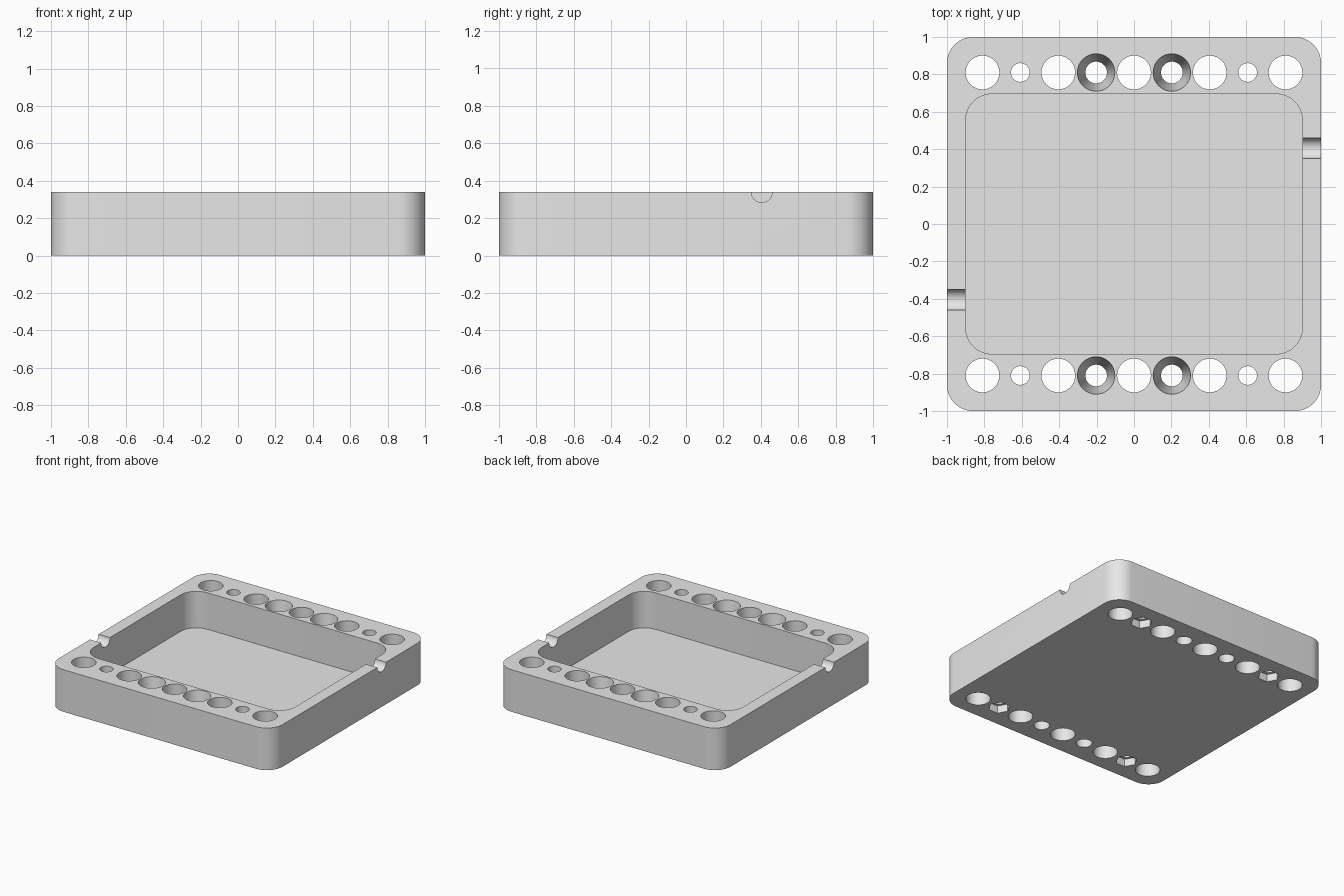
import bpy
import bmesh
from math import cos, sin, pi

if "Cube" in bpy.data.objects:
    bpy.data.objects.remove(bpy.data.objects["Cube"])

HEIGHT = 0.34
FLOOR = 0.045
ROW_Y = 0.81
PITCH = 0.2025


def loft(name, bottom, top, z0, z1):
    """Closed solid between two outlines with equal point counts."""
    bm = bmesh.new()
    low = [bm.verts.new((x, y, z0)) for x, y in bottom]
    high = [bm.verts.new((x, y, z1)) for x, y in top]
    bm.faces.new(low[::-1])
    bm.faces.new(high)
    for i in range(len(low)):
        j = (i + 1) % len(low)
        bm.faces.new((low[i], low[j], high[j], high[i]))
    mesh = bpy.data.meshes.new(name)
    bm.to_mesh(mesh)
    bm.free()
    obj = bpy.data.objects.new(name, mesh)
    bpy.context.collection.objects.link(obj)
    return obj


def circle(x, y, r, n=48):
    return [(x + r * cos(2 * pi * i / n), y + r * sin(2 * pi * i / n)) for i in range(n)]


def rounded_rect(hx, hy, r, n=12):
    pts = []
    for k, (sx, sy) in enumerate(((1, 1), (-1, 1), (-1, -1), (1, -1))):
        for i in range(n + 1):
            a = (k + i / n) * pi / 2
            pts.append((sx * (hx - r) + r * cos(a), sy * (hy - r) + r * sin(a)))
    return pts


def cut(target, cutter):
    cutter.hide_render = True
    mod = target.modifiers.new("cut", 'BOOLEAN')
    mod.operation = 'DIFFERENCE'
    mod.solver = 'EXACT'
    mod.object = cutter
    bpy.context.view_layer.objects.active = target
    bpy.ops.object.modifier_apply(modifier=mod.name)
    bpy.data.objects.remove(cutter)


# Tray body with its rounded cavity
outline = rounded_rect(1, 1, 0.14)
tray = loft("tray_body", outline, outline, 0, HEIGHT)
inner = rounded_rect(0.9, 0.695, 0.14)
cut(tray, loft("cavity", inner, inner, FLOOR, HEIGHT + 0.1))

# Half-round cable notches in opposite side walls
for side in (1, -1):
    ring = circle(0, 0, 0.056)
    notch = loft("notch", ring, ring, -0.1, 0.1)
    notch.rotation_euler = (0, pi / 2, 0)
    notch.location = (side * 0.95, side * 0.405, HEIGHT)
    bpy.context.view_layer.update()
    cut(tray, notch)

# Hole rows along the front and back rims
for y in (-ROW_Y, ROW_Y):
    for k in range(-4, 5):
        x = k * PITCH
        if k % 2 == 0:        # large round holes
            ring = circle(x, y, 0.09)
            cut(tray, loft("large_hole", ring, ring, -0.1, HEIGHT + 0.1))
        elif abs(k) == 1:     # tapered holes, wide at the top
            slope = 0.042 / HEIGHT * 0.02
            low = circle(x, y, 0.058 - slope)
            high = circle(x, y, 0.1 + slope)
            cut(tray, loft("tapered_hole", low, high, -0.02, HEIGHT + 0.02))
        else:                 # screw holes with nut pockets underneath
            ring = circle(x, y, 0.05)
            cut(tray, loft("screw_hole", ring, ring, -0.1, HEIGHT + 0.1))
            hexagon = circle(x, y, 0.08, 6)
            cut(tray, loft("nut_pocket", hexagon, hexagon, -0.1, 0.06))

# Plain grey finish
grey = bpy.data.materials.new("grey")
grey.use_nodes = True
grey.diffuse_color = (0.8, 0.8, 0.8, 1)
grey.node_tree.nodes["Principled BSDF"].inputs["Base Color"].default_value = (0.8, 0.8, 0.8, 1)
tray.data.materials.clear()
tray.data.materials.append(grey)

bpy.ops.object.select_all(action='DESELECT')
tray.select_set(True)
bpy.context.view_layer.objects.active = tray
bpy.ops.object.shade_smooth_by_angle()
